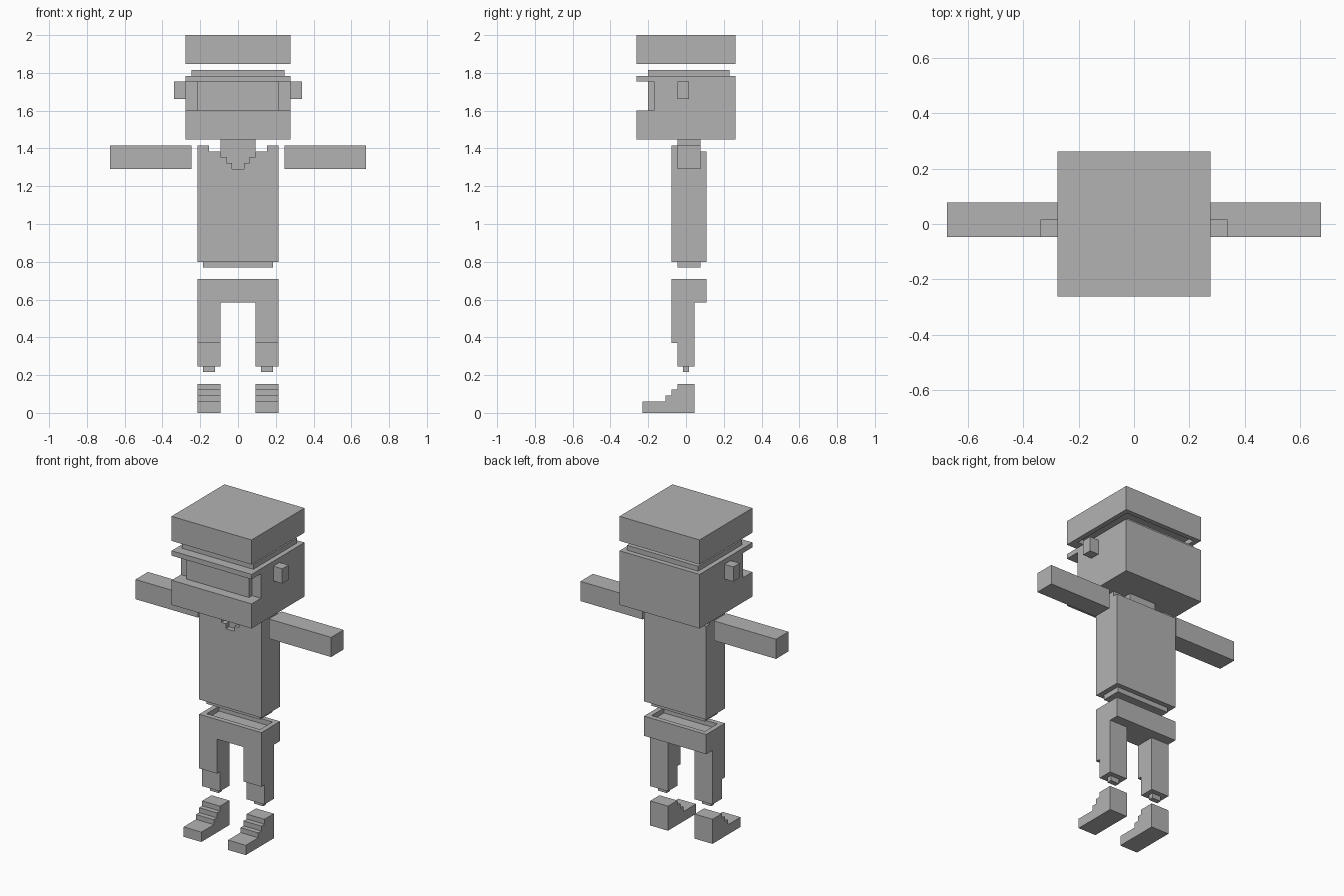
import bpy
import bmesh
from mathutils import Vector

U = 2 / 65  # one block; the figure is 65 blocks tall

cube = bpy.data.objects.get("Cube")
if cube:
    bpy.data.objects.remove(cube, do_unlink=True)

grey = bpy.data.materials.new("plain_grey")
grey.use_nodes = True
colour = (0.45, 0.45, 0.45, 1)
grey.diffuse_color = colour
for node in grey.node_tree.nodes:
    if node.type == 'BSDF_PRINCIPLED':
        node.inputs["Base Color"].default_value = colour
        node.inputs["Roughness"].default_value = 0.8


def prism(name, outline, axis, lo, hi):
    """Extrude an outline along x or y; the outline is (other axis, z)."""
    bm = bmesh.new()

    def point(a, z):
        return Vector((lo, a, z) if axis == 'x' else (a, lo, z)) * U

    face = bm.faces.new([bm.verts.new(point(a, z)) for a, z in outline])
    new = bmesh.ops.extrude_face_region(bm, geom=[face])["geom"]
    step = (hi - lo) * U
    shift = Vector((step, 0, 0) if axis == 'x' else (0, step, 0))
    bmesh.ops.translate(bm, vec=shift,
                        verts=[v for v in new if isinstance(v, bmesh.types.BMVert)])
    bmesh.ops.recalc_face_normals(bm, faces=bm.faces[:])
    mesh = bpy.data.meshes.new(name)
    bm.to_mesh(mesh)
    bm.free()
    mesh.materials.append(grey)
    obj = bpy.data.objects.new(name, mesh)
    bpy.context.collection.objects.link(obj)
    return obj


def box(name, x, y, z):
    outline = [(y[0], z[0]), (y[1], z[0]), (y[1], z[1]), (y[0], z[1])]
    return prism(name, outline, 'x', *x)


def cut(obj, cutter):
    """Subtract the cutter, then discard it."""
    cutter.hide_render = True
    mod = obj.modifiers.new("cut", 'BOOLEAN')
    mod.operation = 'DIFFERENCE'
    mod.solver = 'EXACT'
    mod.object = cutter
    bpy.context.view_layer.objects.active = obj
    bpy.ops.object.modifier_apply(modifier=mod.name)
    bpy.data.objects.remove(cutter, do_unlink=True)


# Hat, hollowed underneath to fit the head peg
hat = box("hat", (-9, 9), (-8.5, 8.5), (60, 65))
cut(hat, box("hat_socket", (-8, 8), (-6.5, 7.5), (59, 61)))

# Head with open visor, face and top peg
head_side = [(-8.5, 47), (8.5, 47), (8.5, 58), (-8.5, 58),
             (-8.5, 57), (-5.5, 57), (-5.5, 52), (-8.5, 52)]
prism("head", head_side, 'x', -9, 9)
box("face", (-7, 7), (-6.5, -5.5), (52, 57))
box("head_peg", (-8, 8), (-6.5, 7.5), (58, 59))

# Torso with a stepped neckline, neck and waist peg
torso = box("torso", (-7, 7), (-2.5, 3.5), (26, 45))
half_v = [(1, 42), (1, 43), (2, 43), (2, 44), (3, 44), (3, 46)]
v_outline = half_v + [(-x, z) for x, z in reversed(half_v)]
cut(torso, prism("neckline", v_outline, 'y', -4, -1.5))
box("neck", (-3, 3), (-1.5, 2.5), (45, 47))
box("waist_peg", (-6, 6), (-1.5, 2.5), (25, 26))

# Hips, hollowed on top to fit the waist peg
hips = box("hips", (-7, 7), (-2.5, 3.5), (19, 23))
cut(hips, box("hips_socket", (-6, 6), (-1.5, 2.5), (22, 24)))

# Paired parts
leg_side = [(-2.5, 19), (-2.5, 12), (-1.5, 12), (-1.5, 8), (1.5, 8), (1.5, 19)]
foot_side = [(-7.5, 0), (1.5, 0), (1.5, 5), (-1.5, 5), (-1.5, 4), (-2.5, 4),
             (-2.5, 3), (-3.5, 3), (-3.5, 2), (-7.5, 2)]
for side, s in (("left", 1), ("right", -1)):
    def span(a, b):
        return sorted((s * a, s * b))

    box(side + "_ear", span(9, 11), (-1.5, 0.5), (54, 57))
    box(side + "_shoulder_strap", span(5, 7), (-2.5, 2.5), (45, 46))
    box(side + "_arm", span(8, 22), (-1.5, 2.5), (42, 46))
    prism(side + "_leg", leg_side, 'x', *span(3, 7))
    box(side + "_ankle_peg", span(4, 6), (-0.5, 0.5), (7, 8))
    prism(side + "_foot", foot_side, 'x', *span(3, 7))
